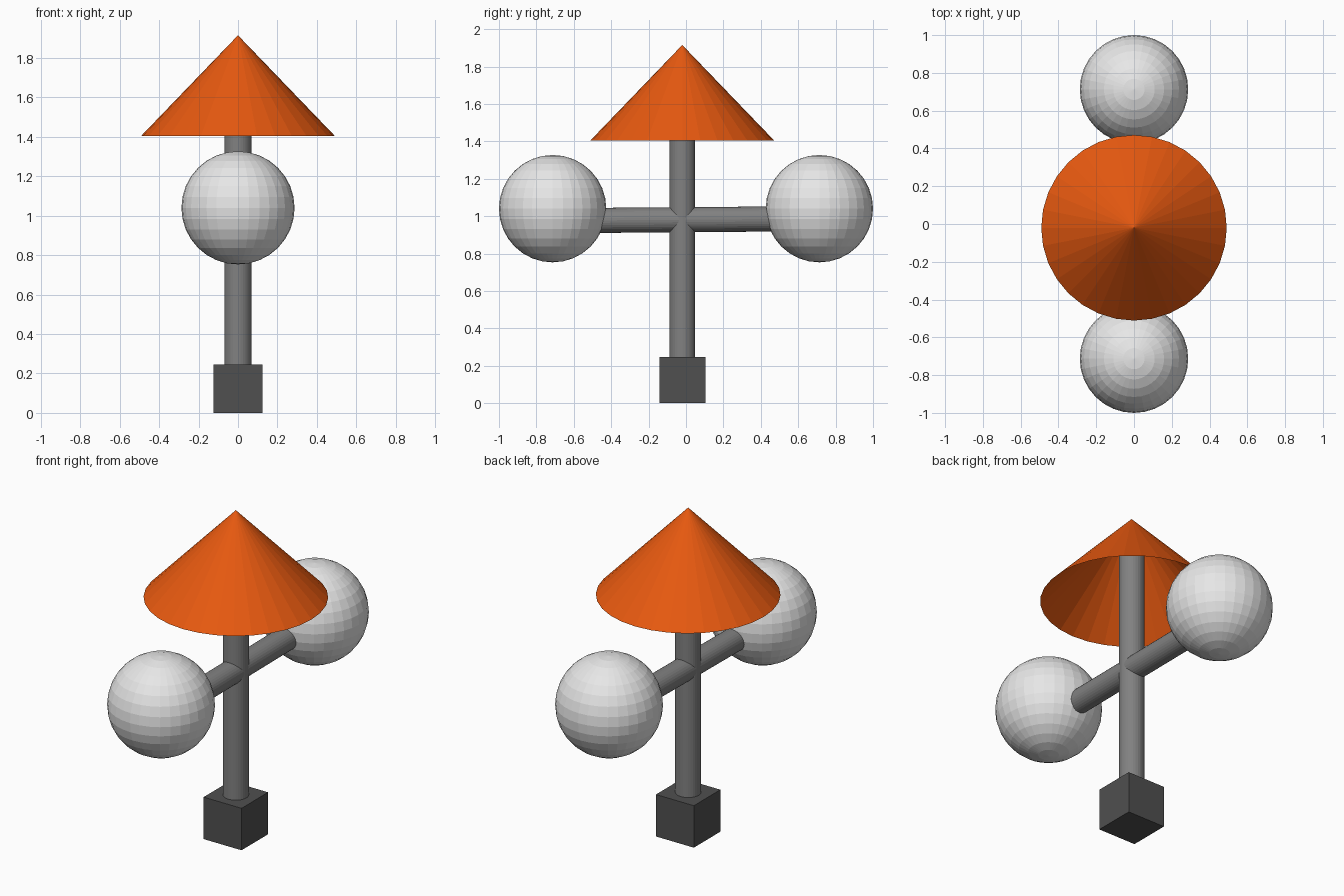
import bpy
import math

cube = bpy.data.objects.get("Cube")
if cube:
    bpy.data.objects.remove(cube, do_unlink=True)

AXIS_Y = -0.02  # the post stands slightly forward of the globes' midpoint


def material(name, rgb):
    mat = bpy.data.materials.new(name)
    mat.use_nodes = True
    mat.diffuse_color = (*rgb, 1)
    mat.node_tree.nodes["Principled BSDF"].inputs["Base Color"].default_value = (*rgb, 1)
    return mat


orange = material("orange", (0.8, 0.1, 0.005))
white = material("white", (0.8, 0.8, 0.8))
grey = material("grey", (0.22, 0.22, 0.22))
dark = material("dark grey", (0.08, 0.08, 0.08))


def finish(name, mat):
    obj = bpy.context.object
    obj.name = name
    obj.data.name = name
    obj.data.materials.append(mat)
    return obj


# Square foot
bpy.ops.mesh.primitive_cube_add(size=0.246, location=(0, AXIS_Y, 0.123))
finish("base", dark)

# Upright post, reaching up inside the hood
bpy.ops.mesh.primitive_cylinder_add(vertices=32, radius=0.069, depth=1.56,
                                    location=(0, AXIS_Y, 0.96))
finish("post", grey)

# Cross arm, very slightly tilted
bpy.ops.mesh.primitive_cylinder_add(vertices=32, radius=0.067, depth=1.3,
                                    location=(0, 0, 0.981),
                                    rotation=(math.pi / 2 + 0.008, 0, 0))
finish("cross_arm", grey)

# Faceted globes at both ends of the arm
for name, side in (("front_globe", -1), ("back_globe", 1)):
    bpy.ops.mesh.primitive_uv_sphere_add(segments=32, ring_count=16, radius=0.287,
                                         location=(0, side * 0.713, 1.04))
    finish(name, white)

# Hollow conical hood, open below
bpy.ops.mesh.primitive_cone_add(vertices=32, radius1=0.491, radius2=0, depth=0.51,
                                end_fill_type='NOTHING', location=(0, AXIS_Y, 1.66))
finish("hood", orange)
